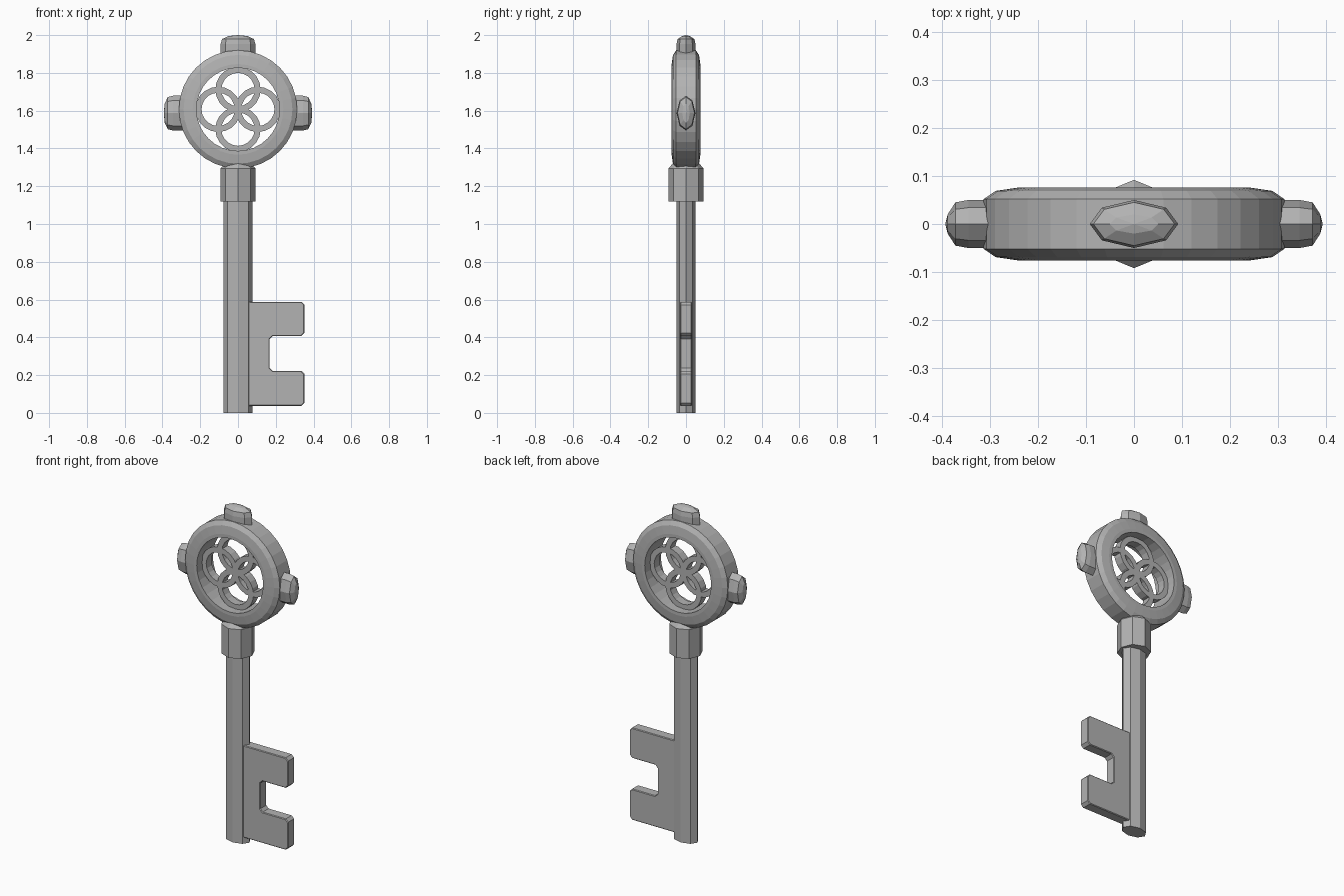
import bpy, bmesh
from math import sin, cos, pi, radians
from mathutils import Matrix, Vector

if "Cube" in bpy.data.objects:
    bpy.data.objects.remove(bpy.data.objects["Cube"])

HEAD_Z = 1.607

# Dark grey metal shared by every part
metal = bpy.data.materials.new("dark_metal")
metal.diffuse_color = (0.45, 0.45, 0.45, 1)
metal.use_nodes = True
metal.node_tree.nodes["Principled BSDF"].inputs["Base Color"].default_value = metal.diffuse_color


def make_object(name, bm):
    bmesh.ops.recalc_face_normals(bm, faces=bm.faces)
    me = bpy.data.meshes.new(name)
    bm.to_mesh(me)
    bm.free()
    me.materials.append(metal)
    ob = bpy.data.objects.new(name, me)
    bpy.context.collection.objects.link(ob)
    return ob


def bridge(bm, a, b):
    n = len(a)
    for i in range(n):
        bm.faces.new((a[i], a[(i + 1) % n], b[(i + 1) % n], b[i]))


def lathe_ring(name, profile, sides, centre):
    """Closed (radius, y) profile revolved about the y axis."""
    bm = bmesh.new()
    rings = [[bm.verts.new((centre[0] + r * cos(2 * pi * i / sides), y,
                            centre[1] + r * sin(2 * pi * i / sides)))
              for i in range(sides)] for r, y in profile]
    for k in range(len(rings)):
        bridge(bm, rings[k], rings[(k + 1) % len(rings)])
    return make_object(name, bm)


def loft(name, levels, outline, tip=None, matrix=Matrix()):
    """Stack scaled copies of an outline; levels are (height, scale x, scale y)."""
    bm = bmesh.new()
    rings = [[bm.verts.new((x * sx, y * sy, z)) for x, y in outline]
             for z, sx, sy in levels]
    for a, b in zip(rings, rings[1:]):
        bridge(bm, a, b)
    bm.faces.new(rings[0])
    if tip is None:
        bm.faces.new(rings[-1])
    else:
        t = bm.verts.new((0, 0, tip))
        n = len(outline)
        for i in range(n):
            bm.faces.new((rings[-1][i], rings[-1][(i + 1) % n], t))
    bm.transform(matrix)
    return make_object(name, bm)


octagon = [(cos(i * pi / 4), sin(i * pi / 4)) for i in range(8)]

# Head ring with chamfered rims
half = [(0.22, 0.076), (0.24, 0.076), (0.288, 0.069), (0.313, 0.052)]
lathe_ring("head_ring", half + [(r, -y) for r, y in reversed(half)], 32, (0, HEAD_Z))

# Four overlapping circles of tracery
for i in range(4):
    a = i * pi / 2
    lathe_ring("tracery_circle",
               [(0.088, 0.025), (0.12, 0.025), (0.12, -0.025), (0.088, -0.025)],
               20, (0.105 * cos(a), HEAD_Z + 0.105 * sin(a)))

# Lens-shaped knobs on the top and both sides
lens = [(0.092, 0), (0.067, 0.034), (0, 0.05), (-0.067, 0.034),
        (-0.092, 0), (-0.067, -0.034), (0, -0.05), (0.067, -0.034)]
knob_levels = [(0.27, 1, 1), (0.345, 1, 1), (0.372, 0.92, 0.9), (0.388, 0.55, 0.4)]
for name, angle, z in (("top_knob", 0, HEAD_Z), ("right_knob", 90, 1.587),
                       ("left_knob", -90, 1.587)):
    m = Matrix.Translation((0, 0, z)) @ Matrix.Rotation(radians(angle), 4, 'Y')
    loft(name, knob_levels, lens, 0.393, m)

# Octagonal collar
loft("collar", [(1.12, 0.092, 0.092), (1.295, 0.092, 0.092), (1.325, 0.066, 0.066)], octagon)

# Oval shaft
loft("shaft", [(0, 0.077, 0.05), (1.15, 0.077, 0.05)], octagon)

# Bit with a square notch
outline = [(0.03, 0.037), (0.352, 0.037), (0.352, 0.222), (0.168, 0.222),
           (0.168, 0.407), (0.352, 0.407), (0.352, 0.588), (0.03, 0.588)]
bm = bmesh.new()
face = bm.faces.new([bm.verts.new((x, -0.031, z)) for x, z in outline])
ext = bmesh.ops.extrude_face_region(bm, geom=[face])
bmesh.ops.translate(bm, vec=Vector((0, 0.062, 0)),
                    verts=[v for v in ext["geom"] if isinstance(v, bmesh.types.BMVert)])
# Cut only the corners, then a very thin chamfer on the rims
corners = [e for e in bm.edges if abs(e.verts[0].co.y - e.verts[1].co.y) > 0.05]
bmesh.ops.bevel(bm, geom=corners, offset=0.016, segments=1, profile=0.5, affect='EDGES')
bit = make_object("bit", bm)
bev = bit.modifiers.new("chamfer", 'BEVEL')
bev.width = 0.004
bev.segments = 1
bev.limit_method = 'ANGLE'
bev.angle_limit = radians(60)
